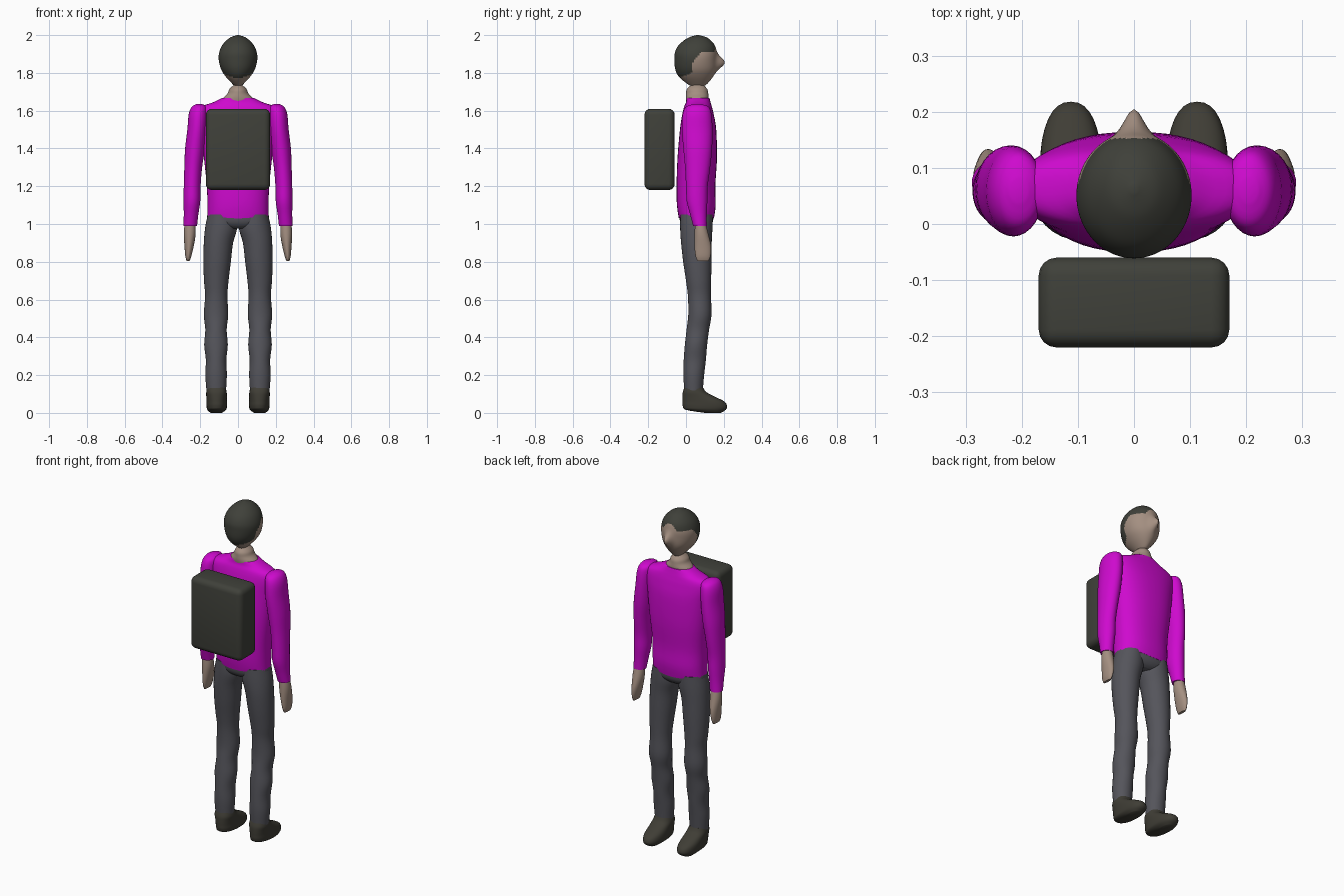
import bpy
import bmesh
import math

default_cube = bpy.data.objects.get("Cube")
if default_cube:
    bpy.data.objects.remove(default_cube, do_unlink=True)


def material(name, colour):
    mat = bpy.data.materials.new(name)
    mat.use_nodes = True
    mat.diffuse_color = (*colour, 1)
    mat.node_tree.nodes["Principled BSDF"].inputs["Base Color"].default_value = (*colour, 1)
    return mat


MAGENTA = material("magenta cloth", (0.62, 0.003, 0.62))
GREY = material("grey trousers", (0.09, 0.09, 0.105))
DARK = material("dark canvas and hair", (0.05, 0.052, 0.042))
LEATHER = material("dark leather", (0.05, 0.047, 0.036))
SKIN = material("skin", (0.37, 0.275, 0.22))


def finish(mesh_builder, name, materials, angle=60):
    """Turn a bmesh into a smooth shaded object."""
    bmesh.ops.recalc_face_normals(mesh_builder, faces=mesh_builder.faces[:])
    mesh = bpy.data.meshes.new(name)
    mesh_builder.to_mesh(mesh)
    mesh_builder.free()
    obj = bpy.data.objects.new(name, mesh)
    bpy.context.collection.objects.link(obj)
    for mat in materials:
        mesh.materials.append(mat)
    bpy.ops.object.select_all(action="DESELECT")
    obj.select_set(True)
    bpy.context.view_layer.objects.active = obj
    bpy.ops.object.shade_smooth_by_angle(angle=math.radians(angle))
    return obj


def smooth_rows(rows, steps):
    """Insert rows along a flowing curve through the given ones."""
    result = []
    last = len(rows) - 1
    for i in range(last):
        a, b, c, d = (rows[min(max(k, 0), last)] for k in (i - 1, i, i + 1, i + 2))
        for s in range(steps):
            t = s / steps
            result.append([q + t / 2 * (r - p + t * (2 * p - 5 * q + 4 * r - u + t * (3 * (q - r) + u - p)))
                           for p, q, r, u in zip(a, b, c, d)])
    return result + [rows[last]]


def loft(name, rows, materials, side=1, power=2.0, segments=32, steps=4, shape=None, rule=None):
    """Stack rounded rings given as (z, x min, x max, y min, y max)."""
    bm = bmesh.new()
    rings = []
    for z, x0, x1, y0, y1 in smooth_rows(rows, steps):
        ring = []
        for k in range(segments):
            angle = math.tau * k / segments
            c, s = math.cos(angle), math.sin(angle)
            x = (x0 + x1) / 2 + (x1 - x0) / 2 * math.copysign(abs(c) ** (2 / power), c)
            y = (y0 + y1) / 2 + (y1 - y0) / 2 * math.copysign(abs(s) ** (2 / power), s)
            point = shape(x, y, z) if shape else (x, y, z)
            ring.append(bm.verts.new((point[0] * side, point[1], point[2])))
        rings.append(ring)
    for low, high in zip(rings, rings[1:]):
        for k in range(segments):
            n = (k + 1) % segments
            bm.faces.new((low[k], low[n], high[n], high[k]))
    bm.faces.new(rings[0])
    bm.faces.new(rings[-1])
    if rule:
        for face in bm.faces:
            face.material_index = rule(face.calc_center_median())
    return finish(bm, name, materials)


def centred(rows):
    return [(z, -half, half, y0, y1) for z, half, y0, y1 in rows]


# Head, with a pointed nose and hair coloured over the back and crown
def nose(x, y, z):
    if y > 0.08:
        y += 0.042 * math.exp(-(x / 0.022) ** 2 - ((z - 1.855) / 0.035) ** 2)
    return x, y, z


def hair_rule(p):
    if p.z > 1.91:
        edge = 0.152
    elif p.z > 1.85:
        edge = 0.03 + (p.z - 1.85) * 0.8
    elif p.z > 1.8:
        edge = 0.03
    else:
        edge = 0.03 - (1.8 - p.z) * 2.5
    return 1 if p.y < edge and p.z > 1.77 else 0


loft("head", centred([
    (1.722, 0.008, 0.045, 0.08), (1.74, 0.028, 0.01, 0.11), (1.78, 0.065, -0.038, 0.143),
    (1.82, 0.09, -0.057, 0.16), (1.87, 0.102, -0.061, 0.163), (1.91, 0.099, -0.058, 0.162),
    (1.95, 0.081, -0.036, 0.15), (1.985, 0.045, 0.01, 0.115), (2.0, 0.006, 0.055, 0.07),
]), [SKIN, DARK], segments=72, steps=7, shape=nose, rule=hair_rule)

loft("neck", centred([
    (1.61, 0.1, 0.01, 0.11), (1.66, 0.084, 0.0, 0.12), (1.69, 0.056, 0.0, 0.118),
    (1.715, 0.045, 0.005, 0.112), (1.738, 0.02, 0.03, 0.09),
]), [SKIN])


# Pullover, with the hem rising at the hips
def hem(x, y, z):
    return x, y, z + (0.8 * x * x if z < 1.04 else 0)


loft("pullover_body", centred([
    (1.03, 0.162, -0.038, 0.148), (1.1, 0.162, -0.048, 0.157), (1.2, 0.165, -0.05, 0.155),
    (1.35, 0.18, -0.045, 0.164), (1.5, 0.195, -0.032, 0.16), (1.58, 0.21, -0.02, 0.147),
    (1.62, 0.195, -0.01, 0.137), (1.645, 0.13, 0.0, 0.13), (1.667, 0.085, 0.003, 0.124),
]), [MAGENTA], power=2.3, segments=48, shape=hem)

# Trouser seat tucked under the pullover
loft("trouser_seat", centred([
    (0.975, 0.06, 0.0, 0.11), (0.99, 0.12, -0.02, 0.13), (1.02, 0.163, -0.033, 0.144),
    (1.08, 0.155, -0.035, 0.145),
]), [GREY], power=2.3)

SLEEVE = [
    (1.635, 0.19, 0.22, 0.04, 0.08), (1.62, 0.165, 0.245, 0.0, 0.12), (1.58, 0.16, 0.261, -0.018, 0.135),
    (1.5, 0.165, 0.268, -0.022, 0.14), (1.4, 0.175, 0.28, -0.014, 0.138), (1.3, 0.19, 0.284, -0.005, 0.128),
    (1.2, 0.198, 0.287, 0.0, 0.115), (1.12, 0.2, 0.288, 0.004, 0.113), (1.05, 0.21, 0.287, 0.022, 0.11),
    (0.99, 0.217, 0.289, 0.038, 0.11),
]
HAND = [
    (1.02, 0.228, 0.28, 0.05, 0.1), (0.95, 0.224, 0.287, 0.045, 0.118), (0.88, 0.235, 0.283, 0.045, 0.133),
    (0.83, 0.247, 0.279, 0.05, 0.13), (0.805, 0.256, 0.272, 0.06, 0.12),
]
LEG = [
    (1.05, 0.01, 0.16, -0.03, 0.14), (0.98, 0.004, 0.174, -0.031, 0.14), (0.9, 0.026, 0.181, -0.026, 0.136),
    (0.8, 0.038, 0.183, -0.015, 0.135), (0.7, 0.05, 0.18, 0.0, 0.133), (0.62, 0.056, 0.174, 0.01, 0.132),
    (0.52, 0.052, 0.181, 0.012, 0.135), (0.44, 0.06, 0.173, 0.003, 0.122), (0.36, 0.054, 0.179, -0.006, 0.112),
    (0.28, 0.062, 0.17, -0.012, 0.105), (0.2, 0.059, 0.173, -0.014, 0.096), (0.11, 0.064, 0.166, -0.008, 0.088),
]
SHOE = [
    (0.135, 0.066, 0.163, -0.008, 0.09), (0.11, 0.06, 0.168, -0.017, 0.108), (0.085, 0.059, 0.168, -0.019, 0.155),
    (0.06, 0.058, 0.168, -0.019, 0.203), (0.035, 0.058, 0.167, -0.017, 0.218), (0.016, 0.064, 0.162, 0.0, 0.21),
    (0.0, 0.085, 0.145, 0.1, 0.185),
]

# Paired limbs
for word, side in (("left", 1), ("right", -1)):
    loft(word + "_sleeve", SLEEVE, [MAGENTA], side)
    loft(word + "_hand", HAND, [SKIN], side)
    loft(word + "_trouser_leg", LEG, [GREY], side)
    loft(word + "_shoe", SHOE, [LEATHER], side, power=2.3)

# Backpack
pack = bmesh.new()
bmesh.ops.create_cube(pack, size=1)
bmesh.ops.scale(pack, vec=(0.34, 0.16, 0.43), verts=pack.verts[:])
bmesh.ops.translate(pack, vec=(0, -0.14, 1.395), verts=pack.verts[:])
bmesh.ops.bevel(pack, geom=pack.edges[:], offset=0.032, segments=4, profile=0.5, affect="EDGES")
finish(pack, "backpack", [DARK], 30)
